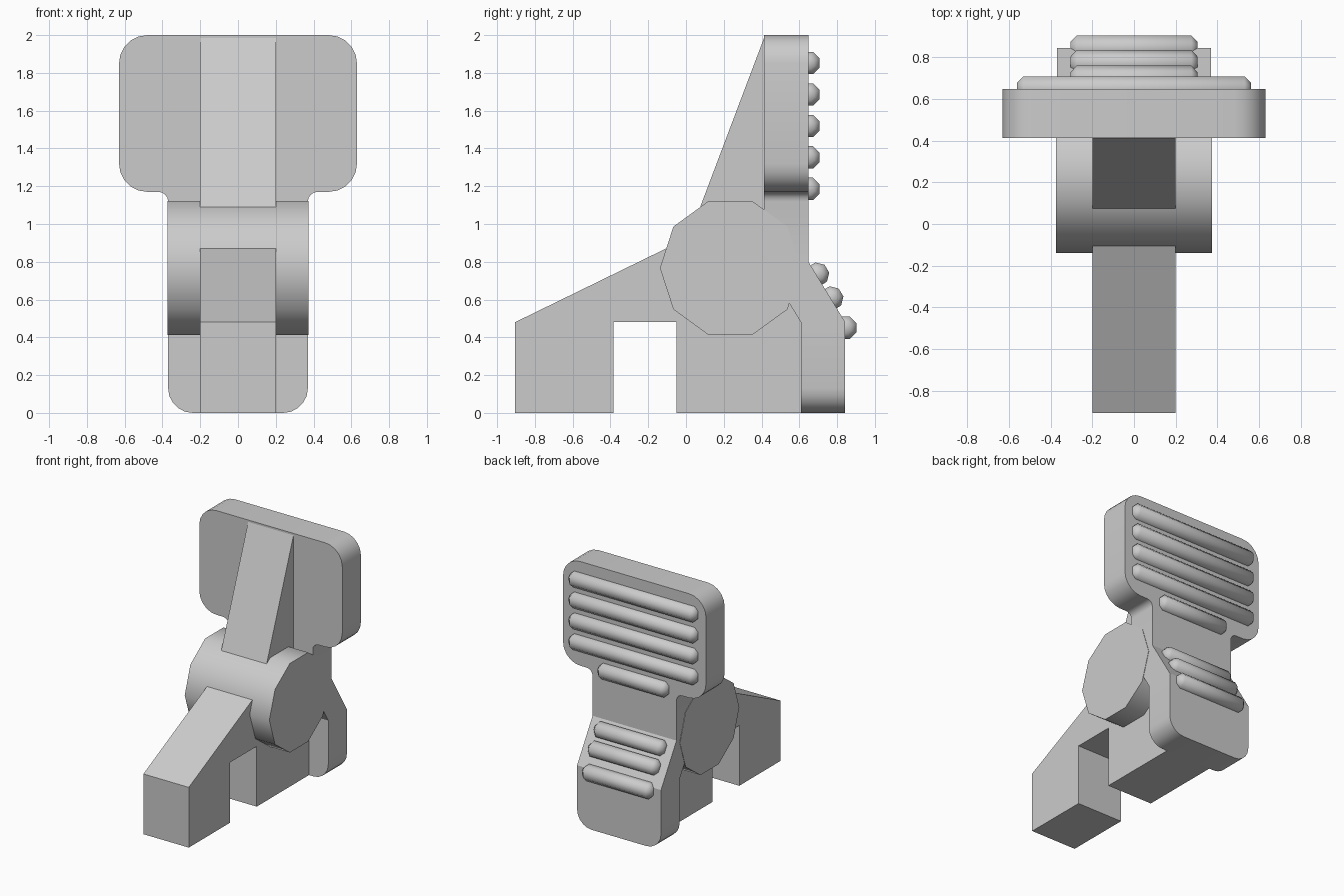
import bpy, bmesh
from math import sin, cos, pi, radians, atan2
from mathutils import Vector

if "Cube" in bpy.data.objects:
    bpy.data.objects.remove(bpy.data.objects["Cube"])


def finish(name, bm, smooth=None):
    bmesh.ops.recalc_face_normals(bm, faces=bm.faces[:])
    mesh = bpy.data.meshes.new(name)
    bm.to_mesh(mesh)
    bm.free()
    ob = bpy.data.objects.new(name, mesh)
    bpy.context.collection.objects.link(ob)
    if smooth:
        bpy.ops.object.select_all(action='DESELECT')
        ob.select_set(True)
        bpy.context.view_layer.objects.active = ob
        bpy.ops.object.shade_smooth_by_angle(angle=radians(smooth))
    return ob


def loft(bm, rings):
    """Join closed rings of points into a capped solid."""
    rows = [[bm.verts.new(p) for p in r] for r in rings]
    n = len(rows[0])
    for a, b in zip(rows, rows[1:]):
        for i in range(n):
            j = (i + 1) % n
            bm.faces.new((a[i], a[j], b[j], b[i]))
    bm.faces.new(rows[0])
    bm.faces.new(rows[-1])


def side_solid(name, pts, half, smooth=None):
    """Extrude a (y, z) profile across x."""
    bm = bmesh.new()
    loft(bm, [[(x, y, z) for y, z in pts] for x in (-half, half)])
    return finish(name, bm, smooth)


def arc(cx, cz, r, a0, a1, n=5):
    return [(cx + r * cos(radians(a0 + (a1 - a0) * i / n)),
             cz + r * sin(radians(a0 + (a1 - a0) * i / n))) for i in range(n + 1)]


# Pedal plate: rounded outline, then sheared back at the bend
half = (arc(0.24, 0.13, 0.13, -90, 0) + arc(0.42, 1.12, 0.05, 180, 90, 4)
        + arc(0.48, 1.32, 0.15, -90, 0) + arc(0.48, 1.85, 0.15, 0, 90))
outline = half + [(-x, z) for x, z in reversed(half)]
bm = bmesh.new()
loft(bm, [[(x, y, z) for x, z in outline] for y in (0.413, 0.648)])
for z in (0.48, 0.80):
    bmesh.ops.bisect_plane(bm, geom=bm.verts[:] + bm.edges[:] + bm.faces[:],
                           plane_co=(0, 0, z), plane_no=(0, 0, 1))
for v in bm.verts:
    v.co.y += 0.195 * min(1, max(0, (0.80 - v.co.z) / 0.32))
finish("back_plate", bm, 30)

# Pivot barrel with ten sides
side_solid("pivot_barrel", [(0.235 + 0.373 * cos(i * pi / 5), 0.767 + 0.373 * sin(i * pi / 5))
                            for i in range(10)], 0.373, 40)

# Upper brace and notched foot
side_solid("upper_brace", [(0.42, 1.99), (0.415, 1.99), (0.06, 1.05), (0.2, 0.9), (0.42, 0.9)], 0.2)
side_solid("notched_foot", [(-0.905, 0), (-0.905, 0.48), (-0.10, 0.873), (0.2, 0.9), (0.45, 0.75),
                            (0.61, 0.48), (0.61, 0), (-0.05, 0), (-0.05, 0.48), (-0.385, 0.48),
                            (-0.385, 0)], 0.2)


def grip(name, y, z, length, tilt=0):
    """Eight-sided rod with tapered ends."""
    bm = bmesh.new()
    rings = []
    for x, r in ((-length, 0.5), (-length + 0.03, 1), (length - 0.03, 1), (length, 0.5)):
        rings.append([(x, y + 0.064 * r * cos(pi / 8 + tilt + i * pi / 4),
                       z + 0.064 * r * sin(pi / 8 + tilt + i * pi / 4)) for i in range(8)])
    loft(bm, rings)
    finish(name, bm, 46)


# Grip ridges
for i in range(5):
    grip(f"upper_grip_{i + 1}", 0.648, 1.852 - i * 0.1665, 0.56 if i < 4 else 0.305)
slope = atan2(0.195, 0.32)
for i, (y, z, t) in enumerate([(0.695, 0.733, slope), (0.77, 0.607, slope), (0.843, 0.45, 0)]):
    grip(f"lower_grip_{i + 1}", y, z, 0.305, t)
